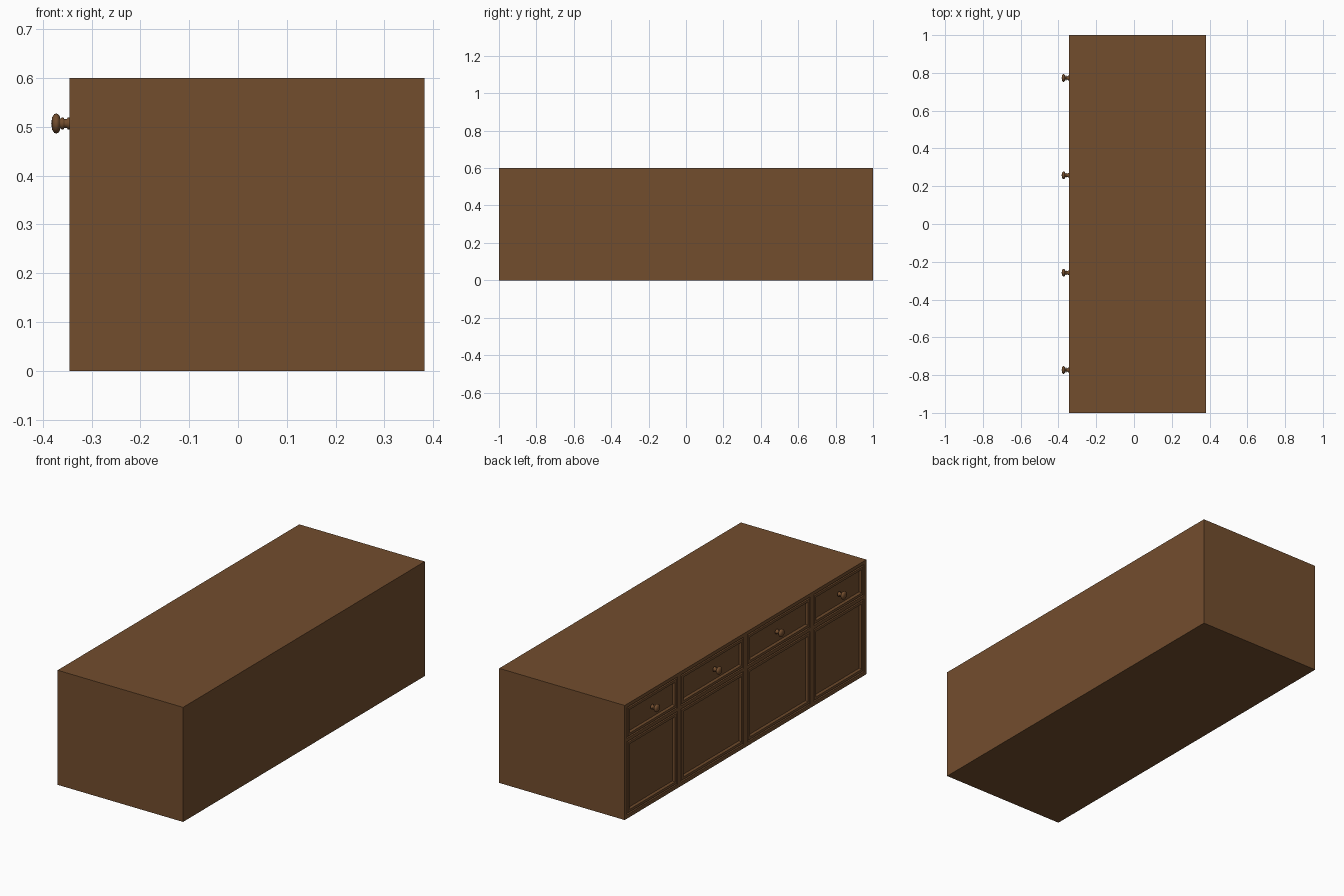
import bpy, bmesh, math
from mathutils import Vector, Matrix

if "Cube" in bpy.data.objects:
    bpy.data.objects.remove(bpy.data.objects["Cube"])

FRONT, BACK = -0.345, 0.382

wood = bpy.data.materials.new("brown_wood")
wood.diffuse_color = (0.171, 0.075, 0.027, 1)
wood.use_nodes = True
wood.node_tree.nodes["Principled BSDF"].inputs["Base Color"].default_value = wood.diffuse_color


def finish(name, bm, smooth=False):
    bmesh.ops.remove_doubles(bm, verts=bm.verts, dist=1e-5)
    bmesh.ops.recalc_face_normals(bm, faces=bm.faces)
    for f in bm.faces:
        f.smooth = smooth
    me = bpy.data.meshes.new(name)
    bm.to_mesh(me)
    bm.free()
    me.materials.append(wood)
    ob = bpy.data.objects.new(name, me)
    bpy.context.collection.objects.link(ob)
    return ob


def rect(y0, y1, z0, z1, inset=0.0, depth=0.0):
    x = FRONT + depth
    a, b, c, d = y0 + inset, y1 - inset, z0 + inset, z1 - inset
    return [(x, a, c), (x, b, c), (x, b, d), (x, a, d)]


def panel(bm, cell, rings):
    # nested rectangles stepping in and out, closed by a flat panel
    loops = [[bm.verts.new(p) for p in rect(*cell, i, d)] for i, d in rings]
    for a, b in zip(loops, loops[1:]):
        for k in range(4):
            n = (k + 1) % 4
            bm.faces.new((a[k], a[n], b[n], b[k]))
    bm.faces.new(loops[-1])


# cabinet: front grid of rails, drawers and doors, extruded to the back
ys = [-1, -0.98, -0.565, -0.535, -0.015, 0.015, 0.535, 0.565, 0.98, 1]
zs = [0, 0.02, 0.402, 0.42, 0.582, 0.6]
RINGS = [(0, 0), (0.003, 0.007), (0.007, 0.0), (0.020, 0.0), (0.027, 0.009)]

bm = bmesh.new()
for i in range(len(ys) - 1):
    for j in range(len(zs) - 1):
        cell = (ys[i], ys[i + 1], zs[j], zs[j + 1])
        if i % 2 and j % 2:
            panel(bm, cell, RINGS)
        else:
            bm.faces.new([bm.verts.new(p) for p in rect(*cell)])
bmesh.ops.remove_doubles(bm, verts=bm.verts, dist=1e-5)
border = [e for e in bm.edges if e.is_boundary]
ext = bmesh.ops.extrude_edge_only(bm, edges=border)["geom"]
for v in ext:
    if isinstance(v, bmesh.types.BMVert):
        v.co.x = BACK
bmesh.ops.contextual_create(bm, geom=[e for e in bm.edges if e.is_boundary])
finish("cabinet", bm)

# drawer knobs: turned profile (distance out from the front, radius)
PROFILE = [(-0.001, 0.012), (0.004, 0.012), (0.006, 0.009), (0.011, 0.009),
           (0.013, 0.012), (0.017, 0.012), (0.019, 0.009), (0.021, 0.016),
           (0.024, 0.0195), (0.028, 0.0205), (0.032, 0.019), (0.036, 0.013),
           (0.038, 0.0)]


def knob(name, y, z):
    bm = bmesh.new()
    vs = [bm.verts.new((FRONT - d, y + r, z)) for d, r in PROFILE]
    es = [bm.edges.new(p) for p in zip(vs, vs[1:])]
    bmesh.ops.spin(bm, geom=vs + es, cent=(0, y, z), axis=(1, 0, 0),
                   angle=math.tau, steps=24, use_merge=True)
    finish(name, bm, True)


for k in range(4):
    knob(f"drawer_knob_{k + 1}", -0.773 + k * 0.5153, 0.507)
